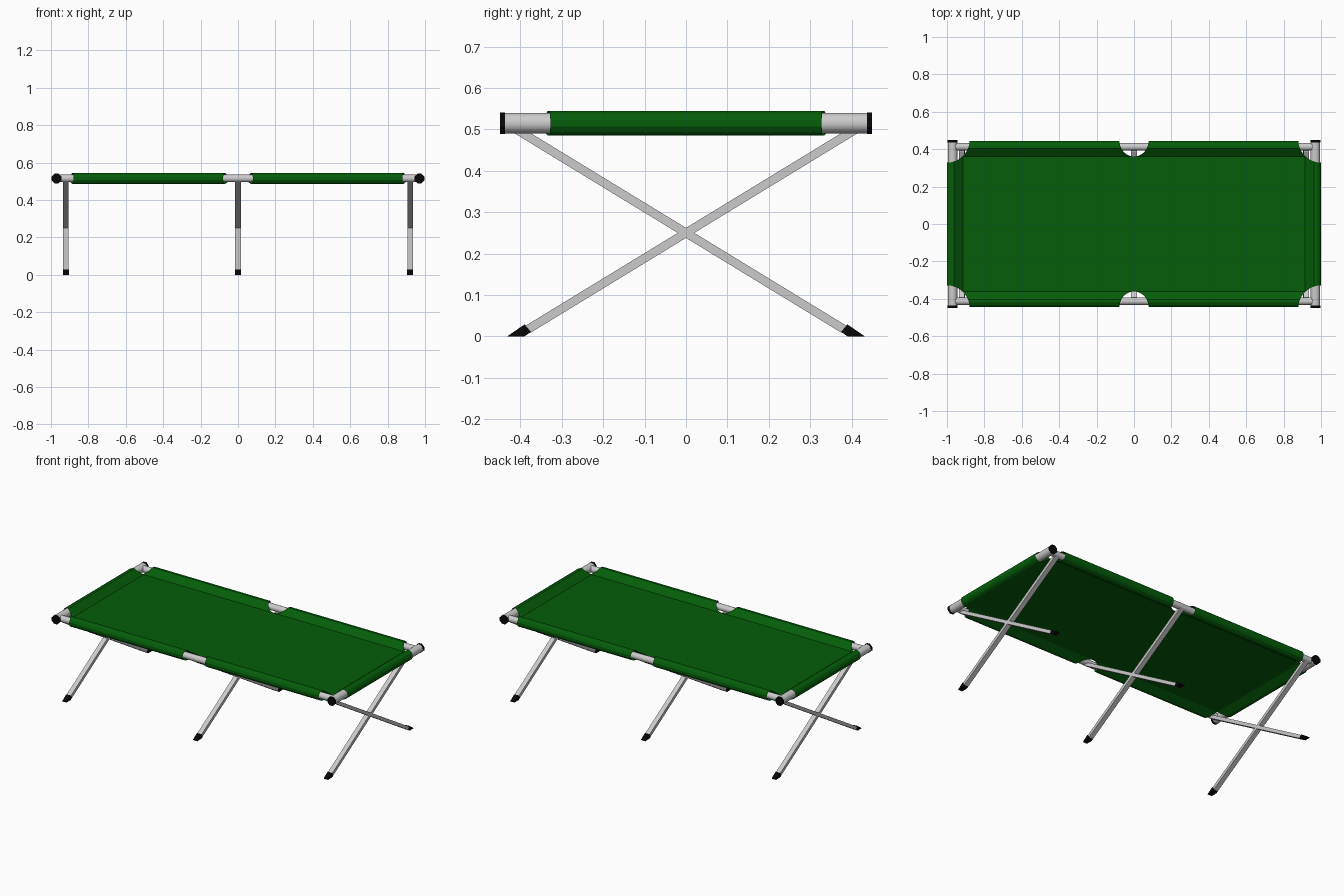
import bpy, bmesh, math

if "Cube" in bpy.data.objects:
    bpy.data.objects.remove(bpy.data.objects["Cube"])

Z = 0.515            # height of the frame tubes
SIDE_Y, END_X = 0.413, 0.97
SEAM_Y, SEAM_X, SHEET_Z = 0.36, 0.915, 0.509
SLEEVE = 0.03


def material(name, rgb):
    m = bpy.data.materials.new(name)
    m.diffuse_color = (*rgb, 1)
    m.use_nodes = True
    m.node_tree.nodes["Principled BSDF"].inputs["Base Color"].default_value = m.diffuse_color
    return m


green = material("green_canvas", (0.0015, 0.11, 0.003))
black = material("black_plastic", (0.002, 0.002, 0.002))


def finish(name, bm, mat=None, smooth=False):
    bmesh.ops.recalc_face_normals(bm, faces=bm.faces)
    me = bpy.data.meshes.new(name)
    bm.to_mesh(me)
    bm.free()
    if mat:
        me.materials.append(mat)
    ob = bpy.data.objects.new(name, me)
    bpy.context.collection.objects.link(ob)
    if smooth:
        bpy.ops.object.select_all(action='DESELECT')
        ob.select_set(True)
        bpy.context.view_layer.objects.active = ob
        bpy.ops.object.shade_smooth_by_angle(angle=math.radians(40))
    return ob


def ngon(c, r, n):
    # flat-topped polygon, r measured to the flats
    R = r / math.cos(math.pi / n)
    return [(c + R * math.cos(2 * math.pi * (i + 0.5) / n),
             Z + R * math.sin(2 * math.pi * (i + 0.5) / n)) for i in range(n)]


def prism(name, profile, axis, lo, hi, mat=None, smooth=False):
    # extrude a (side, z) profile along x or y
    bm = bmesh.new()
    rings = []
    for t in (lo, hi):
        rings.append([bm.verts.new((t, s, z) if axis == 'x' else (s, t, z)) for s, z in profile])
    n = len(profile)
    for i in range(n):
        j = (i + 1) % n
        bm.faces.new((rings[0][i], rings[0][j], rings[1][j], rings[1][i]))
    bm.faces.new(rings[0])
    bm.faces.new(rings[1])
    return finish(name, bm, mat, smooth)


# Frame tubes and end caps
for s, tag in ((-1, "front"), (1, "back")):
    prism(f"side_rail_{tag}", ngon(s * SIDE_Y, 0.02, 16), 'x', -END_X, END_X, smooth=True)
for s, tag in ((-1, "left"), (1, "right")):
    prism(f"end_bar_{tag}", ngon(s * END_X, 0.025, 16), 'y', -0.44, 0.44, smooth=True)
    for e, side in ((-1, "front"), (1, "back")):
        prism(f"end_cap_{tag}_{side}", ngon(s * END_X, 0.026, 8), 'y',
              *sorted((e * 0.437, e * 0.45)), black)

# Crossed legs with angled feet
SLOPE = 0.61
for x, tag in ((-0.92, "left"), (0, "middle"), (0.92, "right")):
    for s, side in ((1, "a"), (-1, "b")):
        leg = [((z - 0.25) / SLOPE + h, z)
               for z, h in ((0.008, -0.02), (0.008, 0.02), (0.498, 0.02), (0.498, -0.02))]
        foot = [(-0.432, 0), (-0.39, 0), (-0.375, 0.011), (-0.39, 0.029)]
        prism(f"leg_{tag}_{side}", [(s * y, z) for y, z in leg], 'x', x - 0.015, x + 0.015)
        prism(f"foot_{tag}_{side}", [(s * y, z) for y, z in foot], 'x',
              x - 0.0155, x + 0.0155, black)


# Canvas: flat sheet plus sleeves wrapped round the tubes, with round cutouts
def sleeve_profile(c, seam):
    o = ngon(c, SLEEVE, 12)
    loop = [o[i] for i in (3, 2, 1, 0, 11, 10, 9, 8)]
    start = (seam, SHEET_Z)

    def mix(p, f):
        return (start[0] + (p[0] - start[0]) * f, start[1] + (p[1] - start[1]) * f)
    fr = (0.08, 0.3, 0.6)
    return ([start] + [mix(loop[0], f) for f in fr] + loop
            + [mix(loop[-1], f) for f in reversed(fr)] + [start])


def arc(r, d):
    return math.sqrt(max(0, r * r - d * d))


def strip(bm, rows):
    vs = [[bm.verts.new(p) for p in row] for row in rows]
    for a, b in zip(vs, vs[1:]):
        bm.faces.new((a[0], a[1], b[1], b[0]))


CORNER, MID = 0.122, 0.09
bm = bmesh.new()
bm.faces.new([bm.verts.new((sx * SEAM_X, sy * SEAM_Y, SHEET_Z))
              for sx, sy in ((-1, -1), (1, -1), (1, 1), (-1, 1))])
side = sleeve_profile(SIDE_Y, SEAM_Y)
end = sleeve_profile(END_X, SEAM_X)
for sx in (-1, 1):
    for sy in (-1, 1):
        strip(bm, [((sx * 0.88 * arc(MID, 0.45 - y), sy * y, z),
                    (sx * min(SEAM_X, 1 - arc(CORNER, 0.45 - y)), sy * y, z)) for y, z in side])
    strip(bm, [((sx * x, -min(SEAM_Y, 0.45 - arc(CORNER, 1 - x)), z),
                (sx * x, min(SEAM_Y, 0.45 - arc(CORNER, 1 - x)), z)) for x, z in end])
bmesh.ops.remove_doubles(bm, verts=bm.verts, dist=0.0005)
finish("canvas", bm, green)
